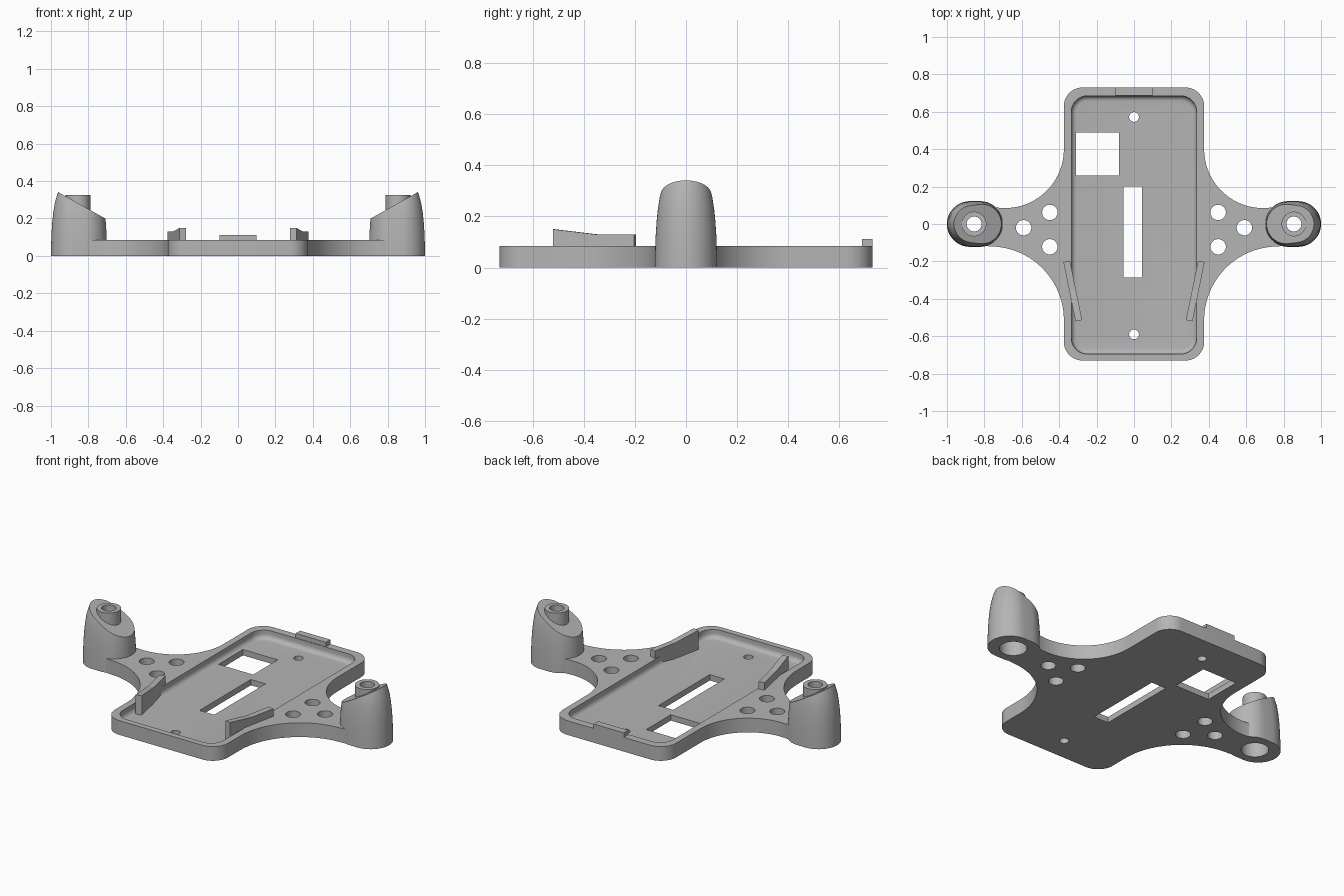
import bpy
import bmesh
from math import cos, sin, pi, radians
from mathutils import Vector

cube = bpy.data.objects.get("Cube")
if cube:
    bpy.data.objects.remove(cube)

grey = bpy.data.materials.new("plain grey")
grey.use_nodes = True
grey.diffuse_color = (0.46, 0.46, 0.46, 1)
grey.node_tree.nodes["Principled BSDF"].inputs["Base Color"].default_value = grey.diffuse_color

PLATE_TOP, FLOOR = 0.085, 0.035
POST_X = 0.855


def arc(cx, cy, r, start, end, steps=16):
    angles = [radians(start + (end - start) * i / steps) for i in range(steps + 1)]
    return [(cx + r * cos(a), cy + r * sin(a)) for a in angles]


def round_rect(x0, x1, y0, y1, r, steps=10):
    return (arc(x1 - r, y1 - r, r, 0, 90, steps) + arc(x0 + r, y1 - r, r, 90, 180, steps)
            + arc(x0 + r, y0 + r, r, 180, 270, steps) + arc(x1 - r, y0 + r, r, 270, 360, steps))


def circle(cx, cy, r):
    return arc(cx, cy, r, 0, 360, 48)[:-1]


def box(x0, x1, y0, y1):
    return [(x0, y0), (x1, y0), (x1, y1), (x0, y1)]


def loft(name, sections):
    """Closed solid through a stack of (outline, height) sections."""
    bm = bmesh.new()
    rings = [[bm.verts.new((x, y, z)) for x, y in outline] for outline, z in sections]
    for low, high in zip(rings, rings[1:]):
        for i in range(len(low)):
            j = (i + 1) % len(low)
            bm.faces.new((low[i], low[j], high[j], high[i]))
    bm.faces.new(rings[0][::-1])
    bm.faces.new(rings[-1])
    bmesh.ops.recalc_face_normals(bm, faces=bm.faces)
    mesh = bpy.data.meshes.new(name)
    bm.to_mesh(mesh)
    bm.free()
    mesh.materials.append(grey)
    obj = bpy.data.objects.new(name, mesh)
    bpy.context.collection.objects.link(obj)
    return obj


def prism(name, outline, z0, z1):
    return loft(name, [(outline, z0), (outline, z1)])


def combine(obj, others, operation):
    """Apply booleans, then discard the helper solids."""
    for other in others:
        mod = obj.modifiers.new("cut", 'BOOLEAN')
        mod.operation, mod.solver, mod.object = operation, 'EXACT', other
    bpy.context.view_layer.update()
    result = obj.evaluated_get(bpy.context.evaluated_depsgraph_get())
    mesh = bpy.data.meshes.new_from_object(result)
    obj.modifiers.clear()
    obj.data = mesh
    for other in others:
        bpy.data.objects.remove(other)


def smooth(obj, angle=30):
    bpy.ops.object.select_all(action='DESELECT')
    obj.select_set(True)
    bpy.context.view_layer.objects.active = obj
    bpy.ops.object.shade_smooth_by_angle(angle=radians(angle))


# Base plate: rounded body with concave flares running out to each tower
right_half = (arc(0.275, -0.63, 0.1, -90, 0, 10)
              + arc(0.77, -0.515, 0.395, 180, 90, 28)
              + [(POST_X, -0.11), (POST_X, 0.1)]
              + arc(0.69, 0.4, 0.315, 285, 180, 28)
              + arc(0.275, 0.63, 0.1, 0, 90, 10))
outline = right_half + [(-x, y) for x, y in reversed(right_half)]
plate = prism("base_plate", outline, 0, PLATE_TOP)

# Shallow tray with a filleted floor edge
tray = []
for i in range(7):
    a = pi / 2 * i / 6
    inset = 0.028 * (1 - sin(a))
    tray.append((round_rect(-0.335 + inset, 0.335 - inset, -0.695 + inset, 0.685 - inset,
                            0.085 - inset), FLOOR + 0.028 * (1 - cos(a))))
tray.append((tray[-1][0], 0.2))
cutters = [loft("tray_cutter", tray)]

# Openings through the floor and flares
holes = [box(-0.055, 0.042, -0.285, 0.2), box(-0.31, -0.08, 0.258, 0.49),
         circle(0, 0.572, 0.026), circle(0, -0.59, 0.026)]
for side in (-1, 1):
    holes += [circle(side * x, y, 0.041) for x, y in ((0.59, -0.02), (0.45, 0.062), (0.45, -0.122))]
    holes.append(circle(side * POST_X, 0, 0.075))
cutters += [prism("hole_cutter", h, -0.1, 0.2) for h in holes]
combine(plate, cutters, 'DIFFERENCE')
smooth(plate)

# Small lip at the back
prism("back_lip", box(-0.1, 0.1, 0.688, 0.73), PLATE_TOP - 0.01, 0.112)


def stadium(r, side):
    right = arc(0.878, 0, r, -90, 90, 24)
    left = arc(0.822, 0, r, 90, 270, 24)
    return [(side * x, y) for x, y in right + left]


for side, word in ((-1, "right"), (1, "left")):
    # Tapered tower with its top sliced on a slope
    levels = [(0, 0.122), (0.06, 0.121), (0.12, 0.119), (0.18, 0.115), (0.23, 0.110),
              (0.28, 0.102), (0.32, 0.091), (0.35, 0.081), (0.4, 0.06)]
    tower = loft(word + "_tower", [(stadium(r, side), z) for z, r in levels])
    slope = prism("slope_cutter", box(0.5, 1.2, -0.3, 0.3), 0, 1)
    for v in slope.data.vertices:
        if v.co.z < 0.5:
            v.co.z = 0.2 + (v.co.x - 0.71) * 0.56
        v.co.x *= side
    if side < 0:
        slope.data.flip_normals()
    combine(tower, [slope], 'DIFFERENCE')

    # Hollow post rising out of the slope, with a wider socket underneath
    post = prism("post", circle(side * POST_X, 0, 0.066), 0.15, 0.325)
    combine(tower, [post], 'UNION')
    bore = prism("bore_cutter", circle(side * POST_X, 0, 0.04), -0.1, 0.5)
    socket = prism("socket_cutter", circle(side * POST_X, 0, 0.075), -0.1, 0.18)
    combine(tower, [bore, socket], 'DIFFERENCE')
    smooth(tower)

    # Angled guide rib, rising toward the front
    back, front = Vector((0.36, -0.2)), Vector((0.295, -0.517))
    across = Vector((0.0175, -0.0036))
    stations = [(0, 0.13), (0.47, 0.13), (1, 0.15)]
    rib = prism(word + "_guide_rib", box(-1, 1, 0, 1), FLOOR - 0.01, PLATE_TOP)
    bm = bmesh.new()
    rows = []
    for t, top in stations:
        p = back.lerp(front, t)
        corners = [(p - across, FLOOR - 0.01), (p + across, FLOOR - 0.01), (p + across, top), (p - across, top)]
        rows.append([bm.verts.new((side * c.x, c.y, z)) for c, z in corners])
    for a, b in zip(rows, rows[1:]):
        for i in range(4):
            j = (i + 1) % 4
            bm.faces.new((a[i], a[j], b[j], b[i]))
    bm.faces.new(rows[0])
    bm.faces.new(rows[-1])
    bmesh.ops.recalc_face_normals(bm, faces=bm.faces)
    bm.to_mesh(rib.data)
    bm.free()
